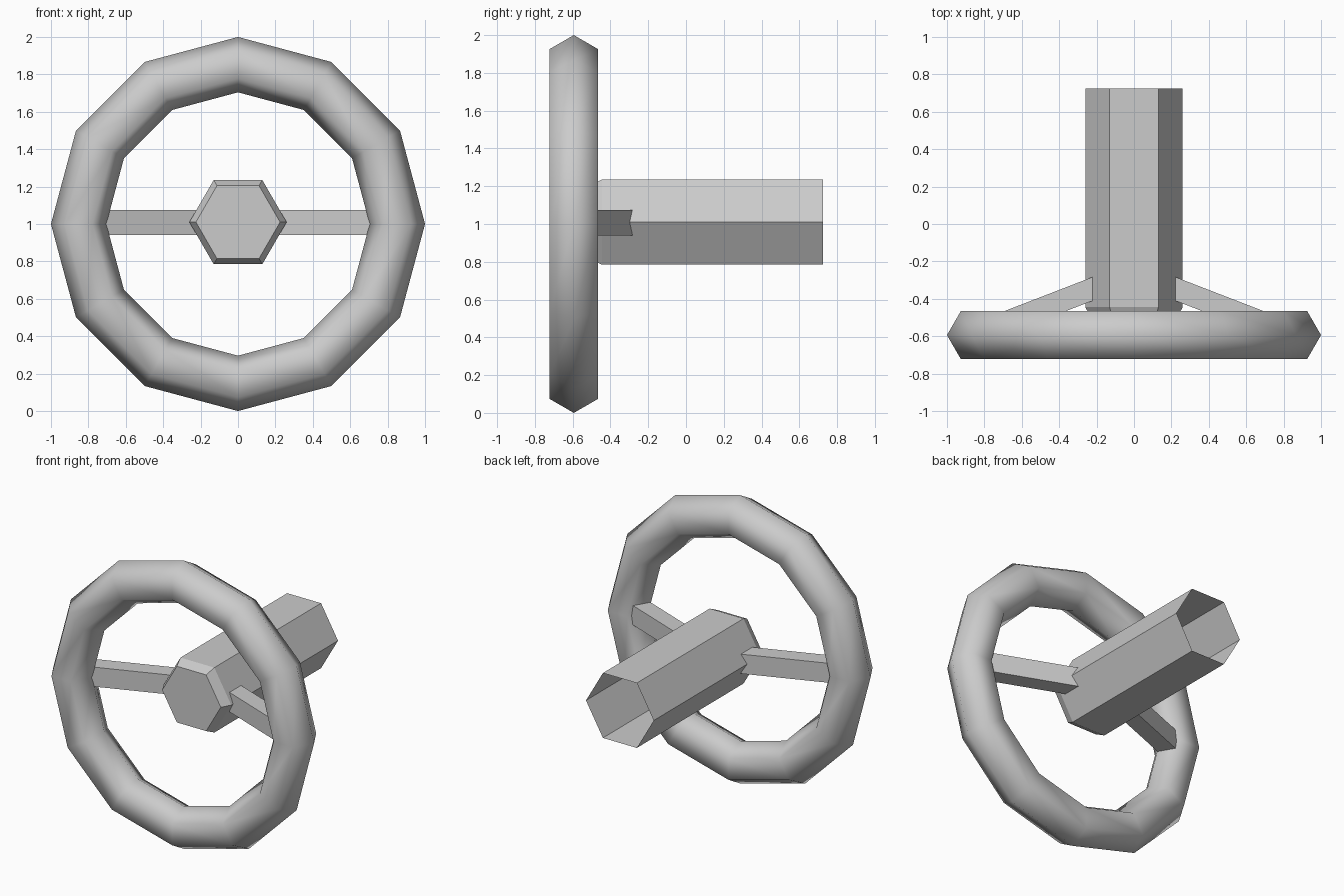
import bpy, bmesh
from math import cos, sin, pi

if "Cube" in bpy.data.objects:
    bpy.data.objects.remove(bpy.data.objects["Cube"], do_unlink=True)

# One plain grey for every part
grey = bpy.data.materials.new("plain_grey")
grey.use_nodes = True
colour = (0.6, 0.6, 0.6, 1)
grey.diffuse_color = colour
grey.node_tree.nodes["Principled BSDF"].inputs["Base Color"].default_value = colour

RIM_Y = -0.594


def finish(bm, name, smooth=False):
    bmesh.ops.recalc_face_normals(bm, faces=bm.faces)
    mesh = bpy.data.meshes.new(name)
    bm.to_mesh(mesh)
    bm.free()
    mesh.materials.append(grey)
    for p in mesh.polygons:
        p.use_smooth = smooth
    obj = bpy.data.objects.new(name, mesh)
    bpy.context.collection.objects.link(obj)
    return obj


def bridge(bm, a, b):
    n = len(a)
    for i in range(n):
        j = (i + 1) % n
        bm.faces.new((a[i], a[j], b[j], b[i]))


# Rim: twelve-segment ring with a six-sided section, smooth shaded
bm = bmesh.new()
rings = []
for s in range(12):
    a = s * pi / 6
    ring = []
    for k in range(6):
        r = 0.852 + 0.148 * cos(k * pi / 3)
        y = RIM_Y + 0.148 * sin(k * pi / 3)
        ring.append(bm.verts.new((r * cos(a), y, 1 + r * sin(a))))
    rings.append(ring)
for s in range(12):
    bridge(bm, rings[s], rings[(s + 1) % 12])
finish(bm, "wheel_rim", smooth=True)

# Column: hexagonal tube, open at the back, bevelled and capped at the front
bm = bmesh.new()
loops = []
for r, y in ((0.26, 0.725), (0.26, -0.445), (0.225, -0.51)):
    loops.append([bm.verts.new((r * cos(k * pi / 3), y, 1.01 + r * sin(k * pi / 3)))
                  for k in range(6)])
bridge(bm, loops[0], loops[1])
bridge(bm, loops[1], loops[2])
bm.faces.new(loops[2])
column = finish(bm, "steering_column")
# An open shell needs its outside checked against the front cap
if column.data.polygons[-1].normal.y > 0:
    column.data.flip_normals()

# Spokes: slanted bars from the column out into the rim
for side, name in ((1, "left_spoke"), (-1, "right_spoke")):
    bm = bmesh.new()
    ends = []
    for x, y in ((0.21, -0.279), (0.8, -0.507)):
        ends.append([bm.verts.new((side * x, y - d, z)) for d, z in
                     ((0, 0.94), (0, 1.075), (0.127, 1.075), (0.127, 0.94))])
    bridge(bm, *ends)
    for end in ends:
        bm.faces.new(end)
    finish(bm, name)
